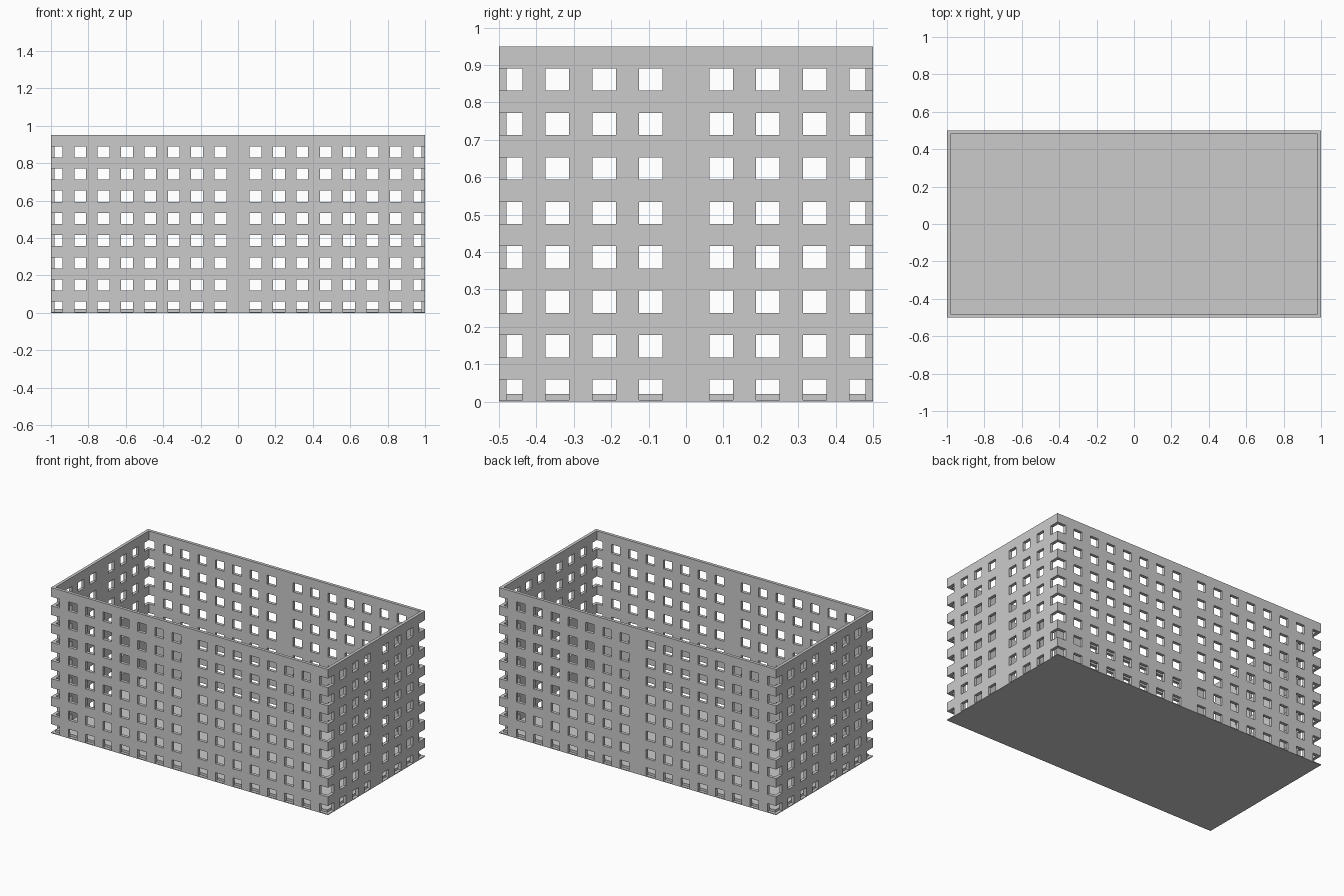
import bpy, bmesh

if "Cube" in bpy.data.objects:
    bpy.data.objects.remove(bpy.data.objects["Cube"])

HX, HY, H = 1.0, 0.5, 0.95      # half length, half width, height
T, SKIN = 0.02, 0.005           # wall/floor thickness, uncut skin under the floor
PITCH, HOLE = 0.125, 0.0625     # horizontal hole spacing and width
ZP = H / 8                      # vertical hole spacing
ZH = ZP / 2                     # hole height


def side_cuts(half):
    """Grid lines along a wall, mirrored about the centre."""
    n = round(half / PITCH)
    pos = {0.0, half - T}
    for i in range(n):
        pos |= {half - i * PITCH, half - i * PITCH - HOLE}
    return sorted(pos | {-p for p in pos})


def hole_along(p, half):
    return (half - abs(p)) % PITCH < HOLE


def solid(x, y, z):
    if abs(x) > HX or abs(y) > HY or not 0 < z < H:
        return False
    if z < SKIN:
        return True
    in_x_wall, in_y_wall = abs(x) > HX - T, abs(y) > HY - T
    if not (in_x_wall or in_y_wall):
        return z < T                              # floor
    if z % ZP >= ZH:
        return True                               # rails between hole rows
    # punched holes; the outermost ones notch the corners
    cut = (in_x_wall and hole_along(y, HY)) or (in_y_wall and hole_along(x, HX))
    return not cut


# Perforated basket: keep only the skin between solid and empty grid cells
grid = [side_cuts(HX), side_cuts(HY),
        sorted({SKIN, T, H} | {k * ZP for k in range(8)} | {k * ZP + ZH for k in range(8)})]
size = [len(g) - 1 for g in grid]


def filled(c):
    if any(not 0 <= c[a] < size[a] for a in range(3)):
        return False
    return solid(*[(grid[a][c[a]] + grid[a][c[a] + 1]) / 2 for a in range(3)])


bm = bmesh.new()
verts = {}


def vert(key):
    if key not in verts:
        verts[key] = bm.verts.new([grid[a][key[a]] for a in range(3)])
    return verts[key]


for i in range(size[0]):
    for j in range(size[1]):
        for k in range(size[2]):
            c = (i, j, k)
            if not filled(c):
                continue
            for a in range(3):
                u, v = (a + 1) % 3, (a + 2) % 3
                for s in (0, 1):
                    near = list(c)
                    near[a] += 2 * s - 1
                    if filled(near):
                        continue
                    quad = []
                    for du, dv in ((0, 0), (1, 0), (1, 1), (0, 1)):
                        p = list(c)
                        p[a] += s
                        p[u] += du
                        p[v] += dv
                        quad.append(vert(tuple(p)))
                    bm.faces.new(quad if s else quad[::-1])

mesh = bpy.data.meshes.new("perforated_basket")
bm.to_mesh(mesh)
bm.free()
basket = bpy.data.objects.new("perforated_basket", mesh)
bpy.context.collection.objects.link(basket)
